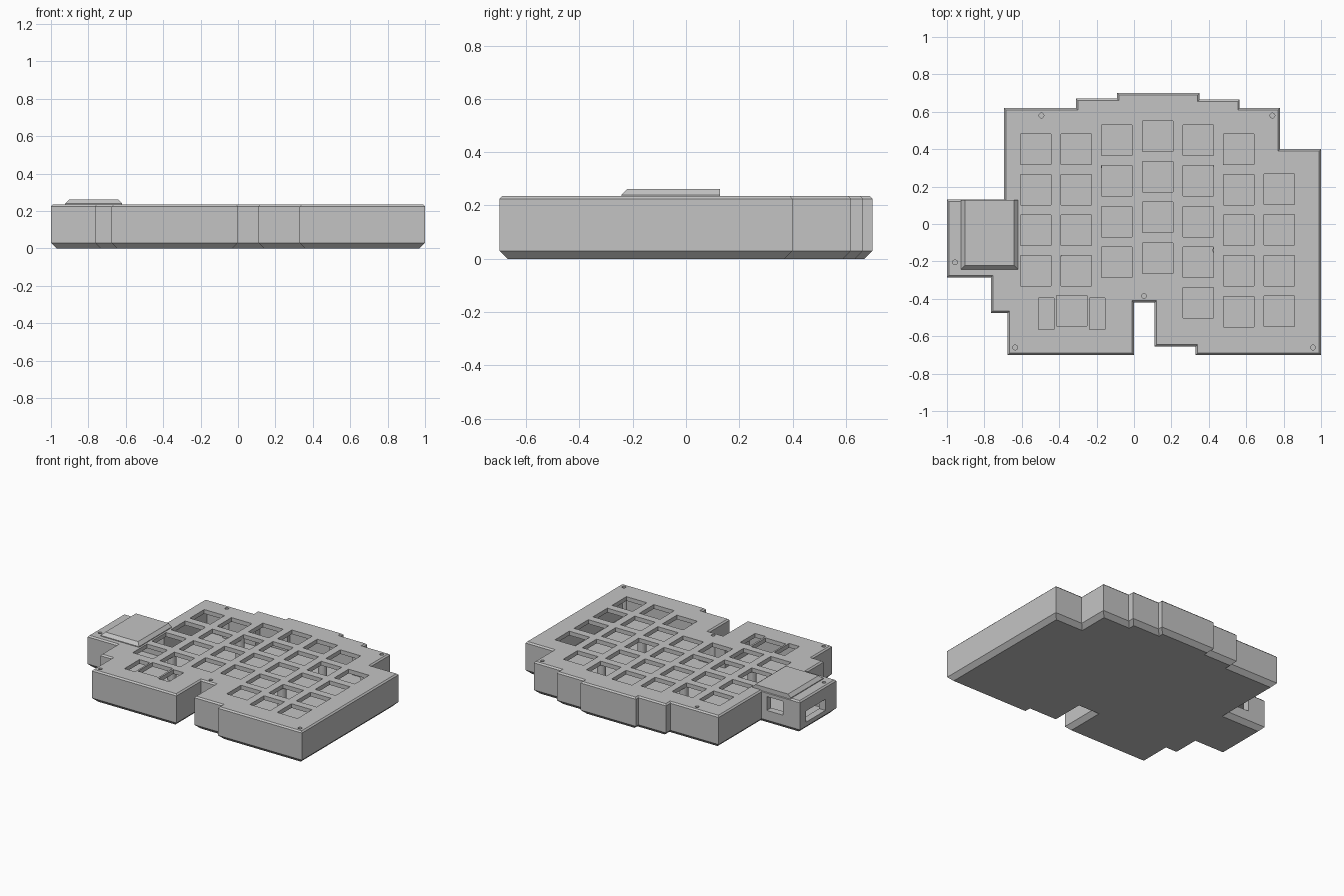
import bpy, bmesh
from mathutils import Matrix, Vector

cube = bpy.data.objects.get("Cube")
if cube:
    bpy.data.objects.remove(cube, do_unlink=True)

grey = bpy.data.materials.new("plain grey")
grey.use_nodes = True
grey.diffuse_color = (0.55, 0.55, 0.55, 1)
grey.node_tree.nodes["Principled BSDF"].inputs["Base Color"].default_value = (0.55, 0.55, 0.55, 1)


def finish(name, bm):
    bmesh.ops.recalc_face_normals(bm, faces=bm.faces)
    mesh = bpy.data.meshes.new(name)
    bm.to_mesh(mesh)
    bm.free()
    mesh.materials.append(grey)
    obj = bpy.data.objects.new(name, mesh)
    bpy.context.collection.objects.link(obj)
    return obj


def inset(points, d):
    """Move every edge of a counter-clockwise right-angled outline inward by d."""
    result = []
    for i, p in enumerate(points):
        p = Vector(p)
        a = (p - Vector(points[i - 1])).normalized()
        b = (Vector(points[(i + 1) % len(points)]) - p).normalized()
        result.append(p + d * Vector((-a.y - b.y, a.x + b.x)))
    return result


def loft(name, rings):
    """Closed solid through (outline, height) rings."""
    bm = bmesh.new()
    loops = [[bm.verts.new((p[0], p[1], z)) for p in pts] for pts, z in rings]
    for low, high in zip(loops, loops[1:]):
        for i in range(len(low)):
            j = (i + 1) % len(low)
            bm.faces.new((low[i], low[j], high[j], high[i]))
    bm.faces.new(loops[0])
    bm.faces.new(loops[-1])
    return finish(name, bm)


def add_box(bm, centre, size):
    bmesh.ops.create_cube(bm, size=1, matrix=Matrix.Translation(centre) @ Matrix.Diagonal((*size, 1)))


def add_post(bm, x, y, low, high, r, r_top=None):
    bmesh.ops.create_cone(bm, cap_ends=True, segments=20, radius1=r, radius2=r_top or r,
                          depth=high - low, matrix=Matrix.Translation((x, y, (low + high) / 2)))


def boolean(obj, tool, operation):
    tool.hide_render = True
    mod = obj.modifiers.new("cut", "BOOLEAN")
    mod.operation, mod.solver, mod.object = operation, "EXACT", tool
    bpy.context.view_layer.objects.active = obj
    bpy.ops.object.modifier_apply(modifier=mod.name)
    bpy.data.objects.remove(tool, do_unlink=True)


# Stepped outline of the case, counter-clockwise
outline = [(-1, .13), (-1, -.285), (-.765, -.285), (-.765, -.475), (-.675, -.475),
           (-.675, -.7), (0, -.7), (0, -.42), (.11, -.42), (.11, -.655), (.33, -.655),
           (.33, -.7), (1, -.7), (1, .4), (.78, .4), (.78, .62), (.565, .62), (.565, .665),
           (.35, .665), (.35, .7), (-.09, .7), (-.09, .67), (-.31, .67), (-.31, .62),
           (-.695, .62), (-.695, .13)]
screws = [(-.495, .58), (.74, .58), (-.957, -.205), (-.635, -.66), (.053, -.385), (.957, -.66)]

# Hollow case with chamfered rims
case = loft("case", [(inset(outline, .03), 0), (outline, .03), (outline, .225),
                     (inset(outline, .01), .235)])
inner = inset(outline, .05)
boolean(case, loft("cavity_cutter", [(inner, .03), (inner, .205)]), "DIFFERENCE")

# Screw bosses joined to the walls
bm = bmesh.new()
for x, y in screws:
    add_post(bm, x, y, .025, .215, .028)
boolean(case, finish("screw_bosses", bm), "UNION")

# Key openings: column x, top row y, number of rows
pitch, key = .217, .163
columns = [(.4, 4), (.4, 4), (.447, 4), (.469, 4), (.447, 5), (.4, 5), (.185, 4)]
bm = bmesh.new()
for c, (top, rows) in enumerate(columns):
    for r in range(rows):
        add_box(bm, (-.525 + c * pitch, top - r * pitch, .22), (key, key, .1))
# Thumb key with its two side slots
add_box(bm, (-.333, -.465, .22), (key, key, .1))
for x in (-.468, -.197):
    add_box(bm, (x, -.48, .22), (.083, .17, .1))
# Screw holes and the two cable ports
for x, y in screws:
    add_post(bm, x, y, .15, .25, .013)
add_box(bm, (-.8, .12, .15), (.13, .1, .1))
add_box(bm, (-.99, -.05, .1), (.1, .22, .08))
boolean(case, finish("opening_cutter", bm), "DIFFERENCE")

# Standoffs under the key plate
bm = bmesh.new()
for x, y in [(-.2, .31), (.45, .32), (.45, -.14), (-.415, -.16)]:
    add_post(bm, x, y, .025, .21, .03)
finish("standoffs", bm)


# Raised controller cover, bevelled on three sides
def cover_ring(d):
    return [(-.925 + d, .128), (-.925 + d, -.243 + d), (-.62 - d, -.243 + d), (-.62 - d, .128)]


loft("controller_cover", [(cover_ring(0), .23), (cover_ring(0), .24), (cover_ring(.022), .262)])
